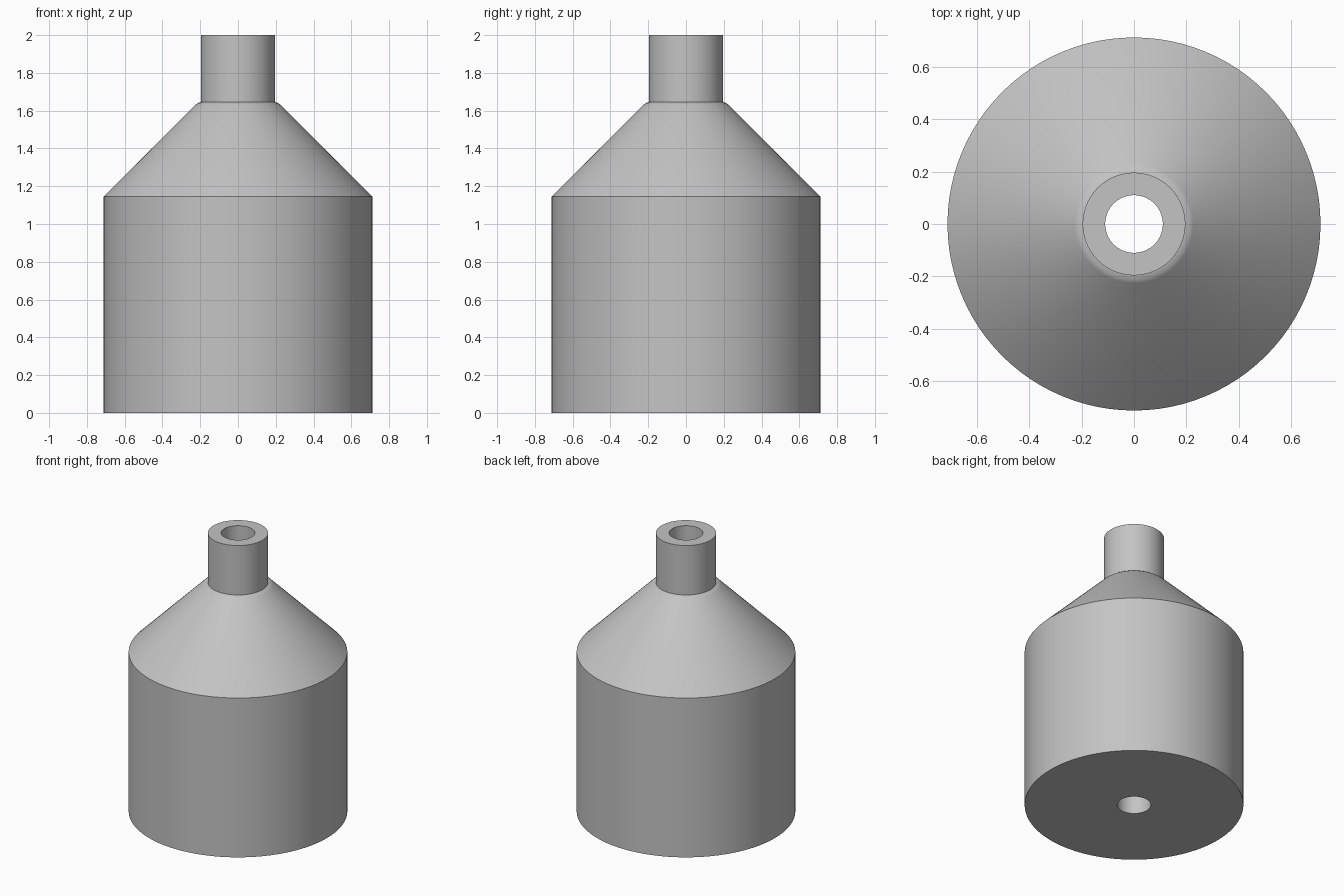
import bpy, bmesh, math

cube = bpy.data.objects.get("Cube")
if cube:
    bpy.data.objects.remove(cube, do_unlink=True)

# Plain grey material
grey = bpy.data.materials.new("plain grey")
grey.use_nodes = True
colour = (0.55, 0.55, 0.55, 1)
grey.diffuse_color = colour
grey.node_tree.nodes["Principled BSDF"].inputs["Base Color"].default_value = colour

BORE, BODY, NECK = 0.11, 0.712, 0.196
SHOULDER_Z, NECK_Z, TOP_Z = 1.145, 1.645, 2.0

# Closed half section: base, wall, cone, rounded cone top, neck and through bore
profile = [(BORE, 0), (BODY, 0), (BODY, SHOULDER_Z),
           (0.226, 1.631), (0.212, 1.641), (NECK, NECK_Z),
           (NECK, TOP_Z), (BORE, TOP_Z)]

# Revolve the section about the vertical axis
bm = bmesh.new()
verts = [bm.verts.new((r, 0, z)) for r, z in profile]
edges = [bm.edges.new((a, b)) for a, b in zip(verts, verts[1:] + verts[:1])]
bmesh.ops.spin(bm, geom=verts + edges, cent=(0, 0, 0), axis=(0, 0, 1),
               angle=math.tau, steps=96, use_merge=False)
bmesh.ops.remove_doubles(bm, verts=bm.verts[:], dist=0.0001)
bmesh.ops.recalc_face_normals(bm, faces=bm.faces[:])

mesh = bpy.data.meshes.new("bored_bottle_body")
bm.to_mesh(mesh)
bm.free()
mesh.materials.append(grey)
body = bpy.data.objects.new("bored_bottle_body", mesh)
bpy.context.collection.objects.link(body)

# Smooth round walls with crisp rims
bpy.ops.object.select_all(action="DESELECT")
body.select_set(True)
bpy.context.view_layer.objects.active = body
bpy.ops.object.shade_smooth_by_angle(angle=math.radians(30))
